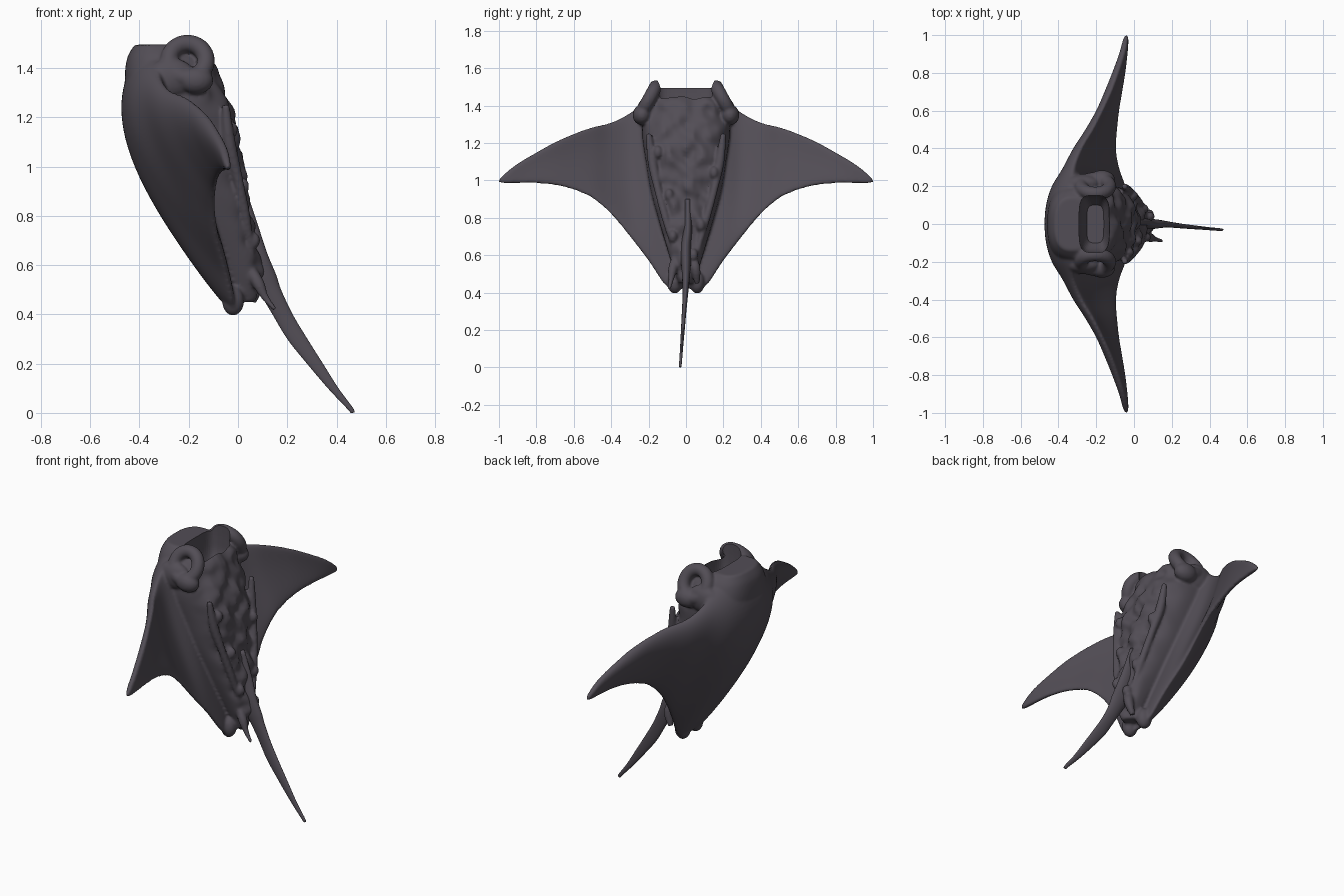
import bpy, bmesh, math
from mathutils import Vector, noise

if "Cube" in bpy.data.objects:
    bpy.data.objects.remove(bpy.data.objects["Cube"])

skin = bpy.data.materials.new("dark slate skin")
skin.diffuse_color = (0.085, 0.075, 0.092, 1)
skin.use_nodes = True
skin.node_tree.nodes["Principled BSDF"].inputs["Base Color"].default_value = skin.diffuse_color


def spline(rows, n):
    """Smoothly resample rows of numbers (Catmull-Rom), n steps per gap."""
    out = []
    for i in range(len(rows) - 1):
        a, b, c, d = rows[max(i - 1, 0)], rows[i], rows[i + 1], rows[min(i + 2, len(rows) - 1)]
        for k in range(n):
            t = k / n
            out.append([0.5 * (2 * q + (r - p) * t + (2 * p - 5 * q + 4 * r - s) * t * t
                        + (3 * q - p - 3 * r + s) * t ** 3) for p, q, r, s in zip(a, b, c, d)])
    return out + [list(rows[-1])]


def skin_rings(name, rings):
    """Closed solid through equal-length rings of points."""
    bm = bmesh.new()
    loops = [[bm.verts.new(p) for p in r] for r in rings]
    n = len(loops[0])
    for a, b in zip(loops, loops[1:]):
        for i in range(n):
            bm.faces.new((a[i], a[(i + 1) % n], b[(i + 1) % n], b[i]))
    bm.faces.new(loops[0])
    bm.faces.new(loops[-1])
    bmesh.ops.recalc_face_normals(bm, faces=bm.faces)
    me = bpy.data.meshes.new(name)
    bm.to_mesh(me)
    bm.free()
    me.materials.append(skin)
    ob = bpy.data.objects.new(name, me)
    bpy.context.collection.objects.link(ob)
    return ob


def slices(name, rows, n=8, seg=64, power=2.6, rough=0):
    """Loft of horizontal rounded slices: z, x min, x max, half width, y centre."""
    rings = []
    for z, x0, x1, hw, yc in spline(rows, n):
        ring = []
        for k in range(seg):
            a = 2 * math.pi * k / seg
            c, s = math.cos(a), math.sin(a)
            x = (x0 + x1) / 2 + (x1 - x0) / 2 * math.copysign(abs(c) ** (2 / power), c)
            y = yc + hw * math.copysign(abs(s) ** (2 / power), s)
            if rough and c > 0:
                v = noise.noise(Vector((x * 8, y * 16, z * 13)))
                x += rough * v * c
            ring.append((x, y, z))
        rings.append(ring)
    return skin_rings(name, rings)


def tube(name, pts, n=8, seg=20):
    """Round tapered tube through x, y, z, radius points."""
    path = spline(pts, n)
    rings = []
    for i, p in enumerate(path):
        d = Vector(path[min(i + 1, len(path) - 1)][:3]) - Vector(path[max(i - 1, 0)][:3])
        q = d.to_track_quat('Z', 'Y')
        rings.append([Vector(p[:3]) + q @ Vector((p[3] * math.cos(2 * math.pi * k / seg),
                      p[3] * math.sin(2 * math.pi * k / seg), 0)) for k in range(seg)])
    return skin_rings(name, rings)


def ball(loc, size):
    bpy.ops.mesh.primitive_uv_sphere_add(segments=24, ring_count=16, location=loc)
    ob = bpy.context.object
    ob.scale = size
    return ob


# Wings and back: y, lead z, lead x, trail z, trail x, back bulge, underside hollow, edge radius
stations = [
    (0.0, 1.48, -.34, .42, -.03, .20, 0, .025), (.1, 1.475, -.34, .43, -.02, .19, 0, .028),
    (.2, 1.43, -.33, .57, -.05, .16, 0, .025), (.3, 1.36, -.32, .70, -.085, .09, .02, .025),
    (.4, 1.31, -.28, .82, -.10, .065, .02, .022), (.5, 1.285, -.22, .905, -.095, .05, .02, .02),
    (.6, 1.25, -.17, .95, -.085, .035, .015, .018), (.7, 1.205, -.125, .975, -.07, .03, .01, .017),
    (.8, 1.15, -.09, .985, -.055, .02, .005, .016), (.9, 1.09, -.06, .985, -.045, .01, 0, .014),
    (.97, 1.035, -.045, .985, -.04, .005, 0, .012), (1.0, 1.005, -.04, .99, -.04, 0, 0, .006)]
mirrored = [(-s[0],) + s[1:] for s in stations[:0:-1]] + stations
rings = []
for y, zl, xl, zt, xt, bd, bv, r in spline(mirrored, 5):
    back, under = [], []
    for k in range(41):
        t = 0.5 - 0.5 * math.cos(math.pi * k / 40)
        x, z = xl + t * (xt - xl), zl + t * (zt - zl)
        f = math.sin(math.pi * t ** 0.7)
        e = r * math.sqrt(max(0, 1 - (2 * t - 1) ** 6))
        back.append((x - bd * f - e, y, z))
        under.append((x - bv * f + e, y, z))
    rings.append(back + under[-2:0:-1])
body = skin_rings("body", rings)

# Head and lumpy belly
parts = [slices("belly", [
    (1.495, -.42, -.24, .14, 0), (1.44, -.45, -.12, .19, 0), (1.35, -.46, -.08, .225, 0),
    (1.25, -.45, -.035, .235, 0), (1.1, -.40, 0, .215, 0), (.95, -.33, .025, .19, 0),
    (.8, -.24, .055, .15, 0), (.65, -.12, .085, .105, 0), (.55, -.06, .10, .075, 0),
    (.45, -.02, .06, .04, 0)], rough=0.035)]

for s in (-1, 1):
    # Curled head fins
    fin = []
    for k in range(13):
        a = math.radians(-75 + 30 * k)
        z = 1.43 + .07 * math.sin(a)
        fin.append((-.205 + .075 * math.cos(a), s * (.20 - .55 * (z - 1.43)), z, .036))
    parts.append(tube("head_fin", fin, 4))
    # Eye bulge, fin root and body-end lobes
    parts.append(ball((-.17, s * .235, 1.35), (.07, .05, .055)))
    parts.append(ball((-.27, s * .215, 1.36), (.10, .05, .08)))
    parts.append(ball((-.02, s * .06, .455), (.045, .04, .06)))
    # Ridge along the side of the belly
    parts.append(tube("belly_ridge", [(-.05, s * .20, 1.25, .015), (-.035, s * .18, 1.1, .025),
                                      (0, s * .15, .95, .02), (.03, s * .11, .8, .02),
                                      (.06, s * .06, .62, .012)]))
# Pelvic flaps
parts.append(tube("pelvic_flap", [(.04, -.05, .60, .02), (.08, -.07, .53, .025),
                                  (.11, -.08, .47, .015), (.15, -.09, .42, .009)]))
parts.append(tube("pelvic_flap", [(.05, .03, .60, .02), (.08, .05, .53, .027), (.06, .06, .45, .014)]))
# Belly bumps
for y, z in ((.15, 1.04), (-.15, 1.15), (-.09, .92), (.08, .76), (-.07, .70), (.04, .60)):
    parts.append(ball((-.02 + (1.1 - z) * .20, y, z), (.03, .025, .035)))

# Fuse everything into one soft skin
bpy.ops.object.select_all(action='DESELECT')
for p in parts + [body]:
    p.select_set(True)
bpy.context.view_layer.objects.active = body
bpy.ops.object.join()
body.name = "body"
body.data.materials.clear()
body.data.materials.append(skin)
for p in body.data.polygons:
    p.material_index = 0
m = body.modifiers.new("fuse", 'REMESH')
m.mode, m.voxel_size, m.use_smooth_shade = 'VOXEL', 0.008, True
m = body.modifiers.new("soften", 'SMOOTH')
m.factor, m.iterations = 0.5, 4

# Open mouth
cutter = slices("mouth_cutter", [(1.28, -.25, -.16, .10, 0), (1.36, -.28, -.14, .14, 0),
                                 (1.45, -.29, -.13, .15, 0), (1.60, -.29, -.13, .15, 0)],
                power=4, seg=40)
cutter.hide_render = True
cutter.hide_set(True)
m = body.modifiers.new("mouth", 'BOOLEAN')
m.object, m.operation, m.solver = cutter, 'DIFFERENCE', 'EXACT'

# Tail blade
tail = slices("tail", [
    (.90, -.02, .035, .015, .01), (.75, .0, .085, .022, .01), (.65, .02, .118, .026, 0),
    (.56, .04, .155, .026, 0), (.5, .08, .175, .022, 0), (.4, .14, .222, .015, -.003),
    (.3, .20, .282, .012, -.01), (.2, .28, .345, .010, -.017), (.1, .365, .408, .008, -.024),
    (.015, .445, .47, .007, -.03), (0, .457, .467, .004, -.03)], n=5, seg=24, power=2)
for p in tail.data.polygons:
    p.use_smooth = True
